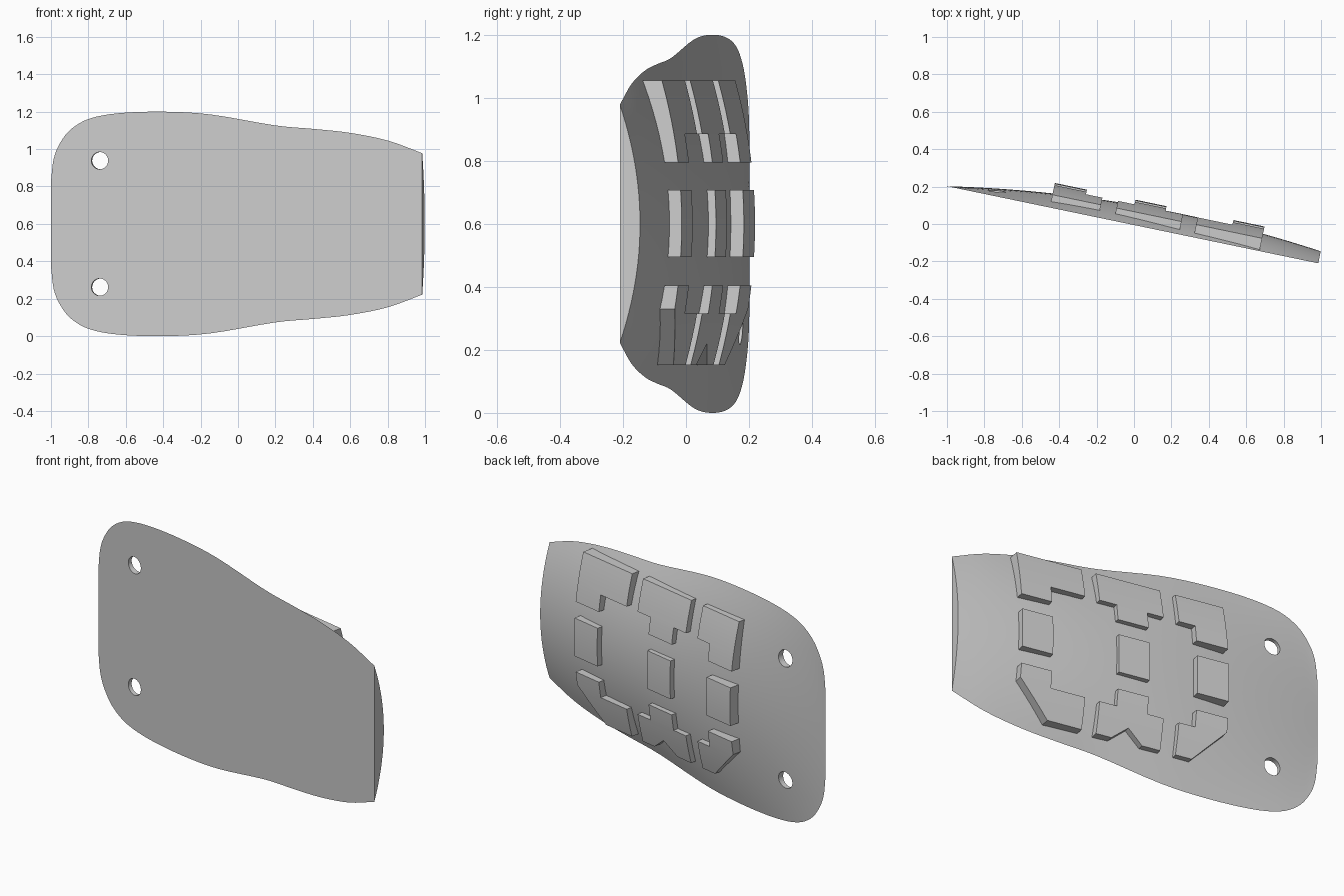
import bpy, bmesh, math
from mathutils import Matrix, Vector

cube = bpy.data.objects.get("Cube")
if cube:
    bpy.data.objects.remove(cube)

TILT = math.radians(11.73)
MID = 0.6  # height of the horizontal centre line
PLACE = Matrix.Translation((0, -0.0055, 0)) @ Matrix.Rotation(-TILT, 4, 'Z')

grey = bpy.data.materials.new("light grey")
grey.use_nodes = True
COLOUR = (0.6, 0.6, 0.6, 1)
grey.diffuse_color = COLOUR
grey.node_tree.nodes["Principled BSDF"].inputs["Base Color"].default_value = COLOUR


def finish(bm, name):
    """Turn a bmesh into a tilted object with the shared material."""
    bmesh.ops.recalc_face_normals(bm, faces=bm.faces)
    mesh = bpy.data.meshes.new(name)
    bm.to_mesh(mesh)
    bm.free()
    mesh.materials.append(grey)
    obj = bpy.data.objects.new(name, mesh)
    bpy.context.collection.objects.link(obj)
    obj.matrix_world = PLACE
    return obj


def smooth(obj):
    bpy.ops.object.select_all(action='DESELECT')
    obj.select_set(True)
    bpy.context.view_layer.objects.active = obj
    bpy.ops.object.shade_smooth_by_angle(angle=math.radians(25))


def spline(points, steps):
    """Smooth curve through the points."""
    pts = [Vector(p) for p in points]
    pts = [2 * pts[0] - pts[1]] + pts + [2 * pts[-1] - pts[-2]]
    out = []
    for a, b, c, d in zip(pts, pts[1:], pts[2:], pts[3:]):
        for i in range(steps):
            t = i / steps
            out.append(0.5 * (2 * b + (c - a) * t + (2 * a - 5 * b + 4 * c - d) * t ** 2
                              + (3 * b - a - 3 * c + d) * t ** 3))
    return out + [pts[-2]]


# Upper outline of the plate: distance along it, half width
outline = spline([(-1.021, 0.23), (-1.006, 0.35), (-0.97, 0.435), (-0.91, 0.508),
                  (-0.81, 0.563), (-0.65, 0.592), (-0.41, 0.6), (-0.15, 0.585),
                  (0.2, 0.527), (0.41, 0.508), (0.61, 0.487), (0.82, 0.445),
                  (1.006, 0.378)], 4)


def plate_depth(u):
    """Thickness of the plate on its centre line."""
    return max(0, 0.11 * (1 - ((u - 0.218) / 1.239) ** 2))


# Plate: flat front, domed back
COLS = 24
bm = bmesh.new()
rows = []
for i, (u, half) in enumerate(outline):
    row = []
    for j in range(COLS + 1):
        s = 2 * j / COLS - 1
        depth = plate_depth(u) * (1 - s * s) if i else 0
        row.append(bm.verts.new((u, depth, MID + half * s)))
    rows.append(row)
for a, b in zip(rows, rows[1:]):
    for j in range(COLS):
        bm.faces.new((a[j], a[j + 1], b[j + 1], b[j]))
bm.faces.new(rows[-1])
bm.faces.new([r[0] for r in rows] + [r[-1] for r in reversed(rows)] + rows[0][-2:0:-1])
plate = finish(bm, "plate")

# Two strap holes through the plate
for side in (-1, 1):
    bm = bmesh.new()
    bmesh.ops.create_cone(bm, cap_ends=True, segments=32, radius1=0.046, radius2=0.046, depth=0.5,
                          matrix=Matrix.Translation((-0.755, 0, MID + 0.338 * side))
                          @ Matrix.Rotation(math.pi / 2, 4, 'X'))
    cutter = finish(bm, "hole_cutter")
    cutter.hide_render = True
    bpy.context.view_layer.objects.active = plate
    mod = plate.modifiers.new("hole", 'BOOLEAN')
    mod.operation, mod.solver, mod.object = 'DIFFERENCE', 'EXACT', cutter
    bpy.ops.object.modifier_apply(modifier=mod.name)
    bpy.data.objects.remove(cutter)
smooth(plate)


def pad(name, points):
    """Raised pad whose outer face bows gently from top to bottom."""
    bm = bmesh.new()
    base = bm.faces.new([bm.verts.new((u, 0.008, z)) for u, z in points])
    grown = bmesh.ops.extrude_face_region(bm, geom=[base], use_keep_orig=True)["geom"]
    for v in grown:
        if isinstance(v, bmesh.types.BMVert):
            v.co.y = 0.1
    for k in range(1, 30):
        bmesh.ops.bisect_plane(bm, geom=bm.verts[:] + bm.edges[:] + bm.faces[:],
                               plane_co=(0, 0, k * 0.04 + 0.003), plane_no=(0, 0, 1))
    for v in bm.verts:
        if v.co.y > 0.05:
            v.co.y = 0.134 - 0.31 * (v.co.z - MID) ** 2
    smooth(finish(bm, name))


# Each column: left edge, right edge, and the span of its narrow tab
columns = {"left": (0.685, 0.325, 0.685, 0.515),
           "middle": (0.245, -0.11, 0.15, -0.02),
           "right": (-0.195, -0.46, -0.285, -0.46)}
END, STEP, TAB = 0.152, 0.315, 0.405  # heights in the bottom row

for side, (a, b, c, d) in columns.items():
    pad(side + "_centre_pad", [(c, 0.495), (c, 0.707), (d, 0.707), (d, 0.495)])

    # Shoulders and tab shared by the upper and lower pads
    tab = [(a, STEP), (c, STEP), (c, TAB), (d, TAB), (d, STEP), (b, STEP)]
    tab = [p for p in tab if not (p[1] == STEP and p[0] in (a, b) and p[0] in (c, d))]
    top = [(u, 2 * MID - z) for u, z in tab + [(b, END - 0.007), (a, END - 0.007)]]
    pad(side + "_upper_pad", top)

    # Lower edge: sloped corner on the outer pads, notch in the middle one
    lower = {"left": [(b, END), (d, END), (a, 0.33)],
             "middle": [(b, END), (-0.01, END), (0.075, 0.22), (0.16, END), (a, END)],
             "right": [(b, 0.33), (c, END), (a, END)]}[side]
    pad(side + "_lower_pad", tab + lower)
